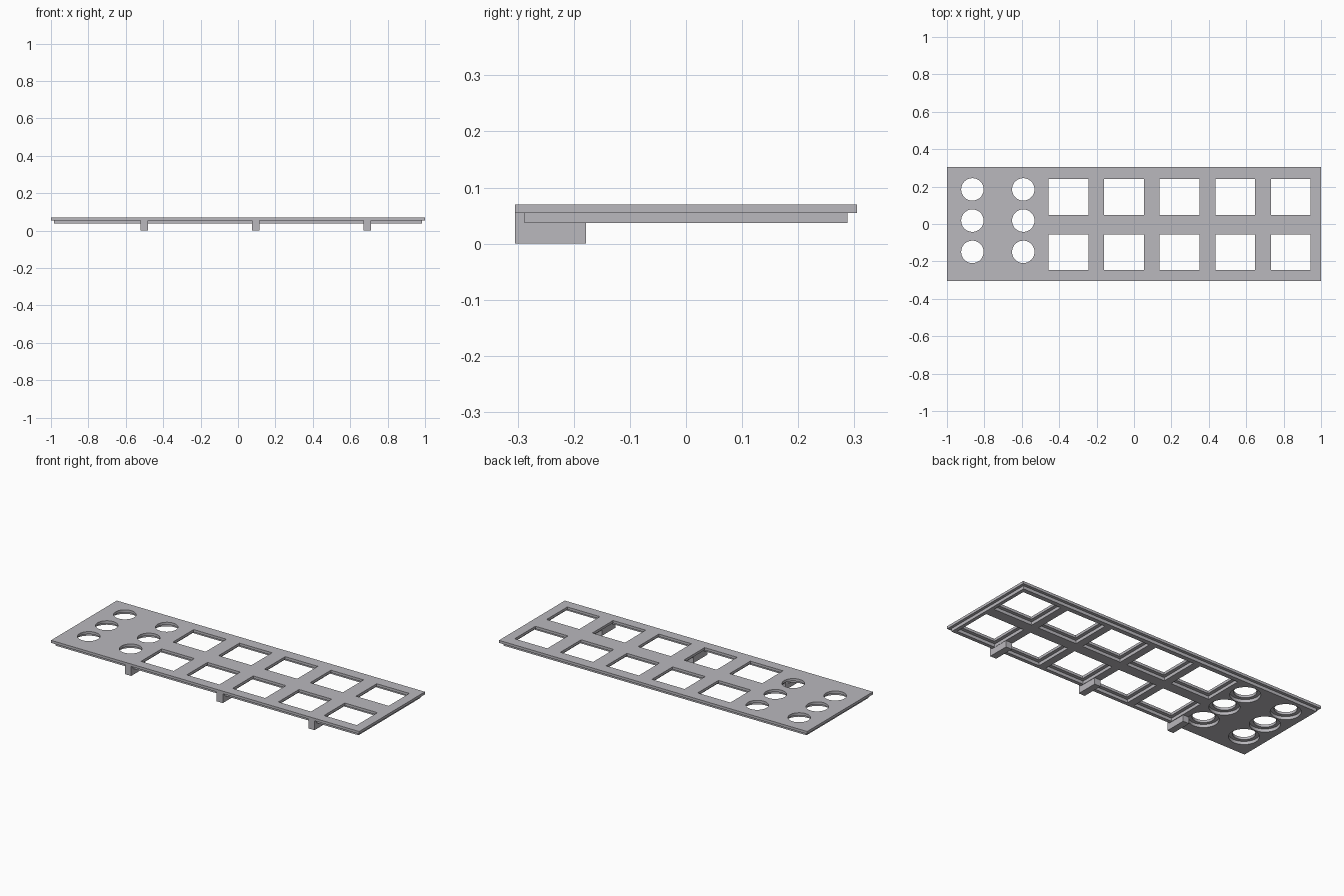
import bpy, bmesh, math

if "Cube" in bpy.data.objects:
    bpy.data.objects.remove(bpy.data.objects["Cube"])

grey = bpy.data.materials.new("light_grey")
grey.diffuse_color = (0.49, 0.48, 0.51, 1)
grey.use_nodes = True
grey.node_tree.nodes["Principled BSDF"].inputs["Base Color"].default_value = grey.diffuse_color

# Opening layout: five columns by two rows of windows, two by three round holes
WINDOWS = [(-0.3505 + 0.297 * i, y) for i in range(5) for y in (0.145, -0.151)]
ROUNDS = [(x, y) for x in (-0.864, -0.592) for y in (0.185, 0.018, -0.149)]


def rect(cx, cy, hx, hy):
    return [(cx - hx, cy - hy), (cx + hx, cy - hy), (cx + hx, cy + hy), (cx - hx, cy + hy)]


def circle(cx, cy, r, n=48):
    return [(cx + r * math.cos(2 * math.pi * i / n), cy + r * math.sin(2 * math.pi * i / n))
            for i in range(n)]


def perforated_sheet(name, half_x, half_y, z0, z1, margin):
    """Filled outline with all openings widened by margin, extruded from z0 to z1."""
    loops = [rect(0, 0, half_x, half_y)]
    loops += [rect(x, y, 0.106 + margin, 0.096 + margin) for x, y in WINDOWS]
    loops += [circle(x, y, 0.06 + margin) for x, y in ROUNDS]
    curve = bpy.data.curves.new(name + "_outline", 'CURVE')
    curve.dimensions = '2D'
    curve.fill_mode = 'BOTH'
    curve.extrude = (z1 - z0) / 2
    for loop in loops:
        s = curve.splines.new('POLY')
        s.points.add(len(loop) - 1)
        for p, (x, y) in zip(s.points, loop):
            p.co = (x, y, 0, 1)
        s.use_cyclic_u = True
    temp = bpy.data.objects.new(name + "_outline", curve)
    bpy.context.collection.objects.link(temp)
    bpy.context.view_layer.update()
    mesh = bpy.data.meshes.new_from_object(
        temp.evaluated_get(bpy.context.evaluated_depsgraph_get()))
    bpy.data.objects.remove(temp)
    bm = bmesh.new()
    bm.from_mesh(mesh)
    bmesh.ops.remove_doubles(bm, verts=bm.verts, dist=1e-5)
    bmesh.ops.recalc_face_normals(bm, faces=bm.faces)
    bmesh.ops.translate(bm, verts=bm.verts, vec=(0, 0, (z0 + z1) / 2))
    bm.to_mesh(mesh)
    bm.free()
    mesh.materials.clear()
    mesh.materials.append(grey)
    obj = bpy.data.objects.new(name, mesh)
    bpy.context.collection.objects.link(obj)
    bpy.ops.object.select_all(action='DESELECT')
    obj.select_set(True)
    bpy.context.view_layer.objects.active = obj
    bpy.ops.object.shade_smooth_by_angle(angle=math.radians(30))


def box(name, lo, hi):
    bpy.ops.mesh.primitive_cube_add(size=1, location=[(a + b) / 2 for a, b in zip(lo, hi)])
    obj = bpy.context.object
    obj.name = name
    obj.scale = [b - a for a, b in zip(lo, hi)]
    obj.data.materials.append(grey)


# Top panel, and the inset backing whose wider openings leave a lip around each hole
perforated_sheet("top_panel", 1.0, 0.305, 0.055, 0.07, 0.0)
perforated_sheet("inset_backing", 0.984, 0.288, 0.037, 0.055, 0.02)

# Three support tabs under the front edge
for i, x in enumerate((-0.5, 0.095, 0.69)):
    box(f"support_tab_{i + 1}", (x - 0.02, -0.305, 0), (x + 0.02, -0.178, 0.055))
